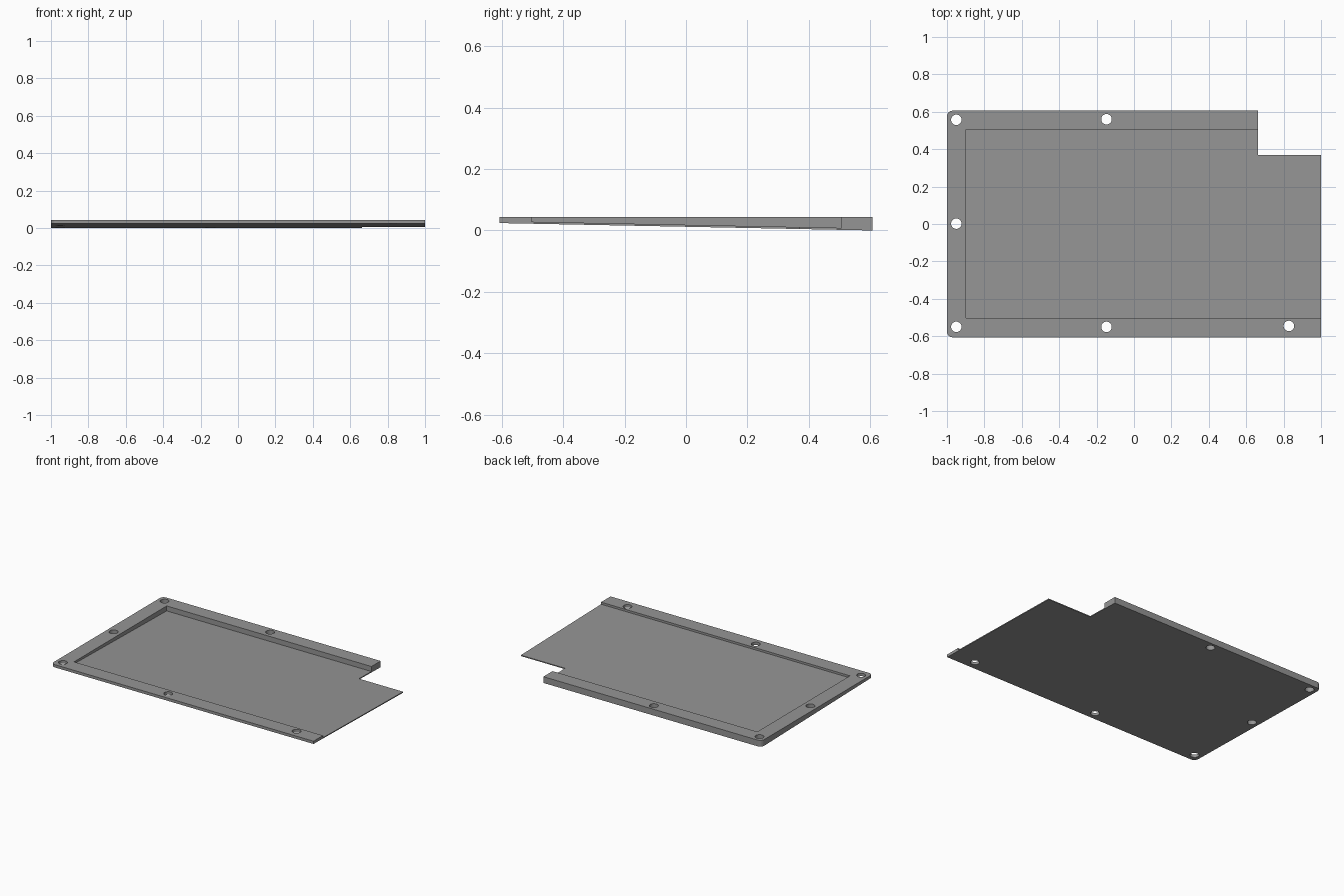
import bpy, bmesh, math

if "Cube" in bpy.data.objects:
    bpy.data.objects.remove(bpy.data.objects["Cube"])

TOP = 0.043          # flat upper face
HALF_Y = 0.606


def under(y):
    """Height of the sloping underside."""
    return 0.012 - 0.012 * y / HALF_Y


def prism(name, points, low, high):
    """Extrude a plan outline between two height functions of y."""
    bm = bmesh.new()
    a = [bm.verts.new((x, y, low(y))) for x, y in points]
    b = [bm.verts.new((x, y, high(y))) for x, y in points]
    bm.faces.new(a[::-1])
    bm.faces.new(b)
    n = len(points)
    for i in range(n):
        j = (i + 1) % n
        bm.faces.new((a[i], a[j], b[j], b[i]))
    bmesh.ops.recalc_face_normals(bm, faces=bm.faces)
    mesh = bpy.data.meshes.new(name)
    bm.to_mesh(mesh)
    bm.free()
    obj = bpy.data.objects.new(name, mesh)
    bpy.context.collection.objects.link(obj)
    return obj


def arc(cx, cy, r, start, end, n):
    return [(cx + r * math.cos(math.radians(start + (end - start) * i / n)),
             cy + r * math.sin(math.radians(start + (end - start) * i / n)))
            for i in range(n + 1)]


def cut(target, cutter):
    mod = target.modifiers.new(cutter.name, 'BOOLEAN')
    mod.operation = 'DIFFERENCE'
    mod.solver = 'EXACT'
    mod.object = cutter
    cutter.hide_render = True
    cutter.hide_set(True)


grey = bpy.data.materials.new("plain grey")
grey.diffuse_color = (0.3, 0.3, 0.3, 1)
grey.use_nodes = True
grey.node_tree.nodes["Principled BSDF"].inputs["Base Color"].default_value = grey.diffuse_color

# Wedge plate: notched back right corner, rounded left corners
R = 0.03
outline = [(1, -HALF_Y), (1, 0.37), (0.663, 0.37), (0.663, HALF_Y)]
outline += arc(-1 + R, HALF_Y - R, R, 90, 180, 6)
outline += arc(-1 + R, -HALF_Y + R, R, 180, 270, 6)
plate = prism("wedge_plate", outline, under, lambda y: TOP)
plate.data.materials.append(grey)

# Pocket open to the right, with its floor parallel to the underside
pocket = prism("pocket_cutter",
               [(-0.898, -0.503), (1.1, -0.503), (1.1, 0.506), (-0.898, 0.506)],
               lambda y: under(y) + 0.0065, lambda y: 0.1)
cut(plate, pocket)

# Screw holes through the rim
holes = [(-0.95, 0.557), (-0.147, 0.56), (-0.95, 0.002),
         (-0.95, -0.55), (-0.147, -0.55), (0.828, -0.545)]
for i, (x, y) in enumerate(holes):
    ring = arc(x, y, 0.028, 0, 360, 32)[:-1]
    cut(plate, prism(f"screw_hole_cutter_{i + 1}", ring,
                     lambda y: -0.1, lambda y: 0.1))
